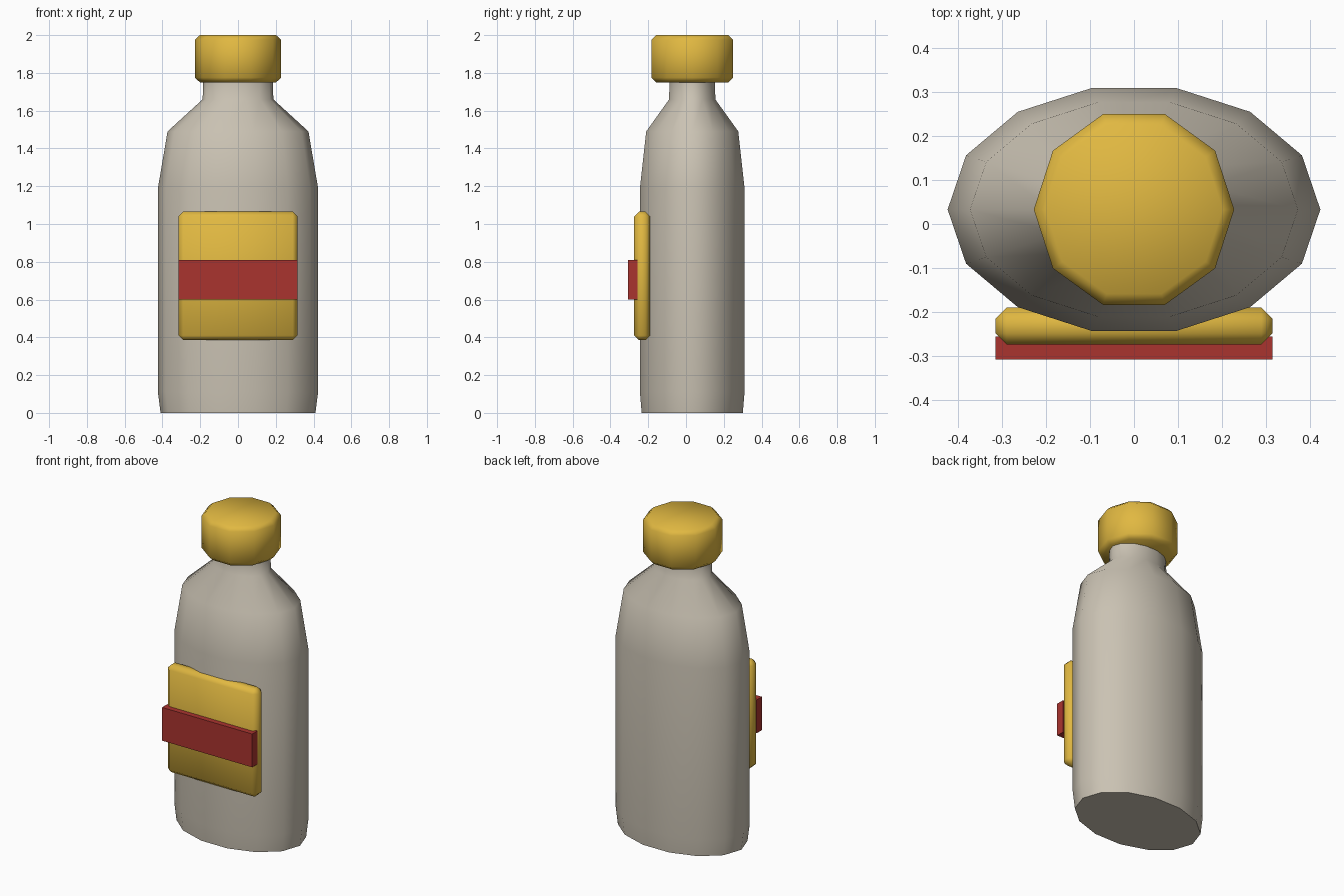
import bpy
import bmesh
import math

cube = bpy.data.objects.get("Cube")
if cube:
    bpy.data.objects.remove(cube, do_unlink=True)

CENTER_Y = 0.033


def make_material(name, rgb):
    mat = bpy.data.materials.new(name)
    mat.use_nodes = True
    color = (*rgb, 1)
    mat.diffuse_color = color
    mat.node_tree.nodes["Principled BSDF"].inputs["Base Color"].default_value = color
    return mat


def lathe(name, profile, sides, depth_ratio, mat):
    """Closed stack of elliptical rings from (radius, height) pairs."""
    bm = bmesh.new()
    rings = []
    for radius, z in profile:
        angles = [math.tau * i / sides for i in range(sides)]
        rings.append([bm.verts.new((radius * math.cos(a),
                                    radius * depth_ratio * math.sin(a), z))
                      for a in angles])
    for low, high in zip(rings, rings[1:]):
        for i in range(sides):
            j = (i + 1) % sides
            bm.faces.new((low[i], low[j], high[j], high[i]))
    bm.faces.new(rings[0][::-1])
    bm.faces.new(rings[-1])
    mesh = bpy.data.meshes.new(name)
    bm.to_mesh(mesh)
    bm.free()
    obj = bpy.data.objects.new(name, mesh)
    obj.location.y = CENTER_Y
    bpy.context.collection.objects.link(obj)
    mesh.materials.append(mat)
    return obj


def box(name, low, high, mat):
    bpy.ops.mesh.primitive_cube_add(
        size=1, location=[(a + b) / 2 for a, b in zip(low, high)])
    obj = bpy.context.object
    obj.name = name
    obj.scale = [b - a for a, b in zip(low, high)]
    bpy.ops.object.transform_apply(location=False, rotation=False, scale=True)
    obj.data.materials.append(mat)
    return obj


def chamfer(obj, width):
    mod = obj.modifiers.new("soft_edges", 'BEVEL')
    mod.width = width
    mod.segments = 1
    mod.limit_method = 'ANGLE'
    mod.angle_limit = math.radians(50)
    activate(obj)
    bpy.ops.object.modifier_apply(modifier=mod.name)


def activate(obj):
    bpy.ops.object.select_all(action='DESELECT')
    obj.select_set(True)
    bpy.context.view_layer.objects.active = obj


def smooth(obj):
    activate(obj)
    bpy.ops.object.shade_smooth_by_angle(angle=math.radians(60))


grey = make_material("warm_grey", (0.59, 0.54, 0.45))
yellow = make_material("golden_yellow", (0.75, 0.48, 0.053))
red = make_material("brick_red", (0.40, 0.034, 0.028))

# Oval bottle with sloped shoulders and a straight neck
bottle = lathe("bottle_body",
               [(0.41, 0), (0.424, 0.11), (0.424, 1.19), (0.373, 1.49),
                (0.187, 1.66), (0.185, 1.77)], 14, 0.67, grey)
smooth(bottle)

# Ten-sided screw cap
cap = lathe("cap", [(0.228, 1.75), (0.228, 2.0)], 10, 1, yellow)
chamfer(cap, 0.025)
smooth(cap)

# Front label panel and its stripe
label = box("label_panel", (-0.315, -0.274, 0.385), (0.315, -0.19, 1.065), yellow)
chamfer(label, 0.025)
smooth(label)
box("label_stripe", (-0.315, -0.308, 0.60), (0.315, -0.256, 0.81), red)
